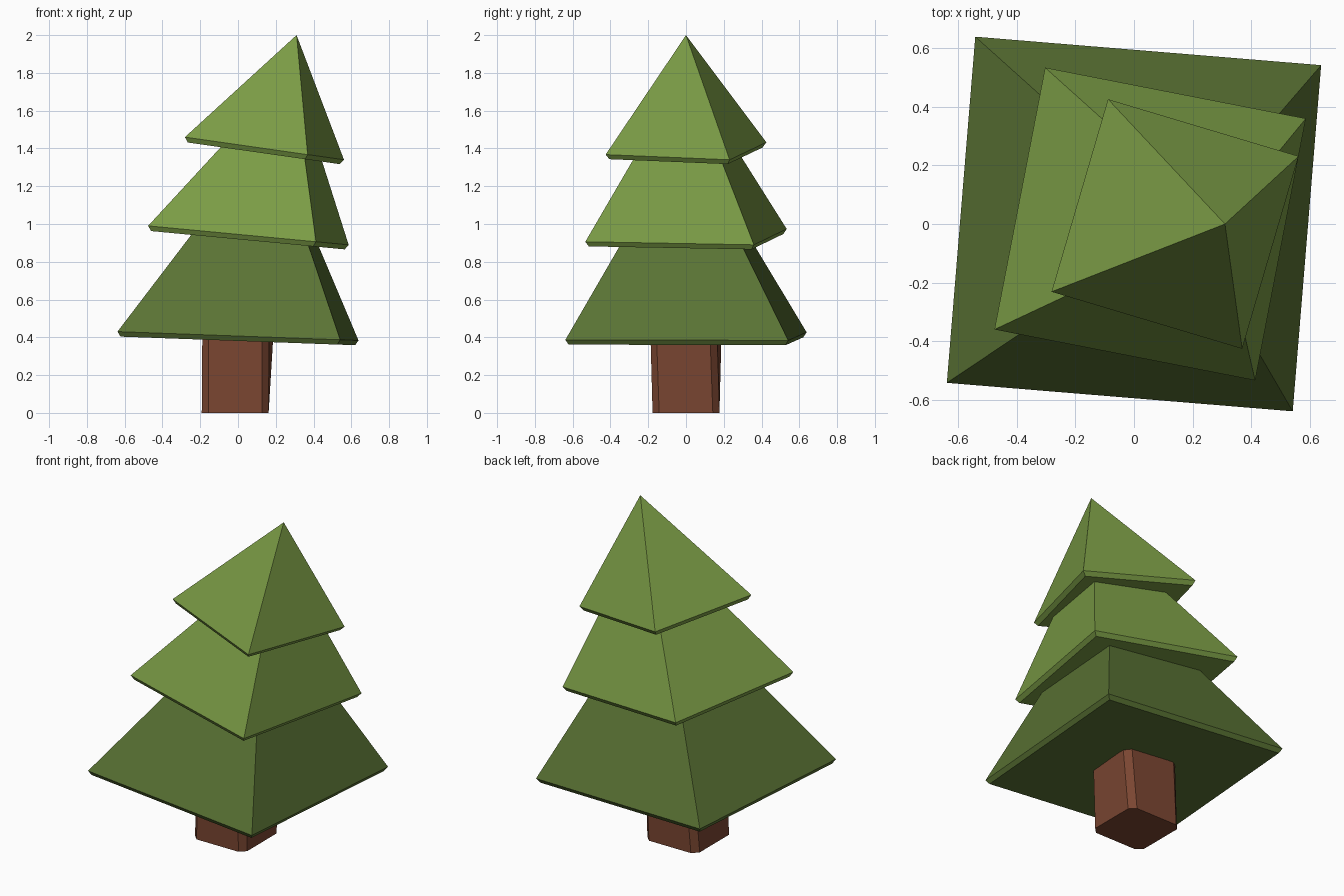
import bpy, bmesh, math
from mathutils import Matrix, Vector

if "Cube" in bpy.data.objects:
    bpy.data.objects.remove(bpy.data.objects["Cube"])


def material(name, rgb):
    m = bpy.data.materials.new(name)
    lin = [((c / 255 + 0.055) / 1.055) ** 2.4 for c in rgb]
    m.diffuse_color = (*lin, 1)
    m.use_nodes = True
    m.node_tree.nodes["Principled BSDF"].inputs["Base Color"].default_value = m.diffuse_color
    return m


DARK = material("dark green", (90, 115, 52))
LIGHT = material("light green", (122, 155, 69))
BROWN = material("bark brown", (122, 70, 49))


def loft(name, rings, mat, apex=None):
    """Skin a stack of rings, closing the top with a cap or an apex point."""
    bm = bmesh.new()
    loops = [[bm.verts.new(p) for p in r] for r in rings]
    n = len(loops[0])
    for a, b in zip(loops, loops[1:]):
        for i in range(n):
            j = (i + 1) % n
            bm.faces.new((a[i], a[j], b[j], b[i]))
    bm.faces.new(loops[0][::-1])
    if apex:
        tip = bm.verts.new(apex)
        for i in range(n):
            bm.faces.new((loops[-1][i], loops[-1][(i + 1) % n], tip))
    else:
        bm.faces.new(loops[-1])
    bmesh.ops.recalc_face_normals(bm, faces=bm.faces)
    me = bpy.data.meshes.new(name)
    bm.to_mesh(me)
    bm.free()
    me.materials.append(mat)
    bpy.context.collection.objects.link(bpy.data.objects.new(name, me))


def place(points, centre, twist, tilt):
    """Twist a flat ring about z, lean it toward +x and move it into place."""
    m = (Matrix.Translation(centre) @ Matrix.Rotation(math.radians(tilt), 4, 'Y')
         @ Matrix.Rotation(math.radians(twist), 4, 'Z'))
    return [m @ Vector(p) for p in points]


def square(radius, z=0.0):
    return [(radius * math.cos(a), radius * math.sin(a), z)
            for a in (math.pi / 4 + k * math.pi / 2 for k in range(4))]


def chamfered(a, c):
    b = a - c
    return [(a, -b, 0), (a, b, 0), (b, a, 0), (-b, a, 0),
            (-a, b, 0), (-a, -b, 0), (-b, -a, 0), (b, -a, 0)]


# trunk: chamfered square post that starts to twist and lean
loft("trunk", [place(chamfered(0.177, 0.035), (-0.015, 0, 0), 0, 0),
               place(chamfered(0.177, 0.035), (0.0, 0, 0.44), -5, 2)], BROWN)

# foliage tiers: centre, corner radius, twist, tilt, apex, colour
tiers = [
    ("lower_foliage", (0, 0, 0.407), 0.837, -4.7, 2.1, (0.17, 0, 1.49), DARK),
    ("middle_foliage", (0.055, 0, 0.94), 0.643, -11, 5.4, (0.29, 0, 1.82), LIGHT),
    ("top_foliage", (0.14, 0, 1.40), 0.484, -16.5, 8.1, (0.31, 0, 2.0), LIGHT),
]
for name, centre, radius, twist, tilt, apex, mat in tiers:
    rim = place(square(radius), centre, twist, tilt)
    base = place(square(radius - 0.022, -0.026), centre, twist, tilt)
    loft(name, [base, rim], mat, apex)
